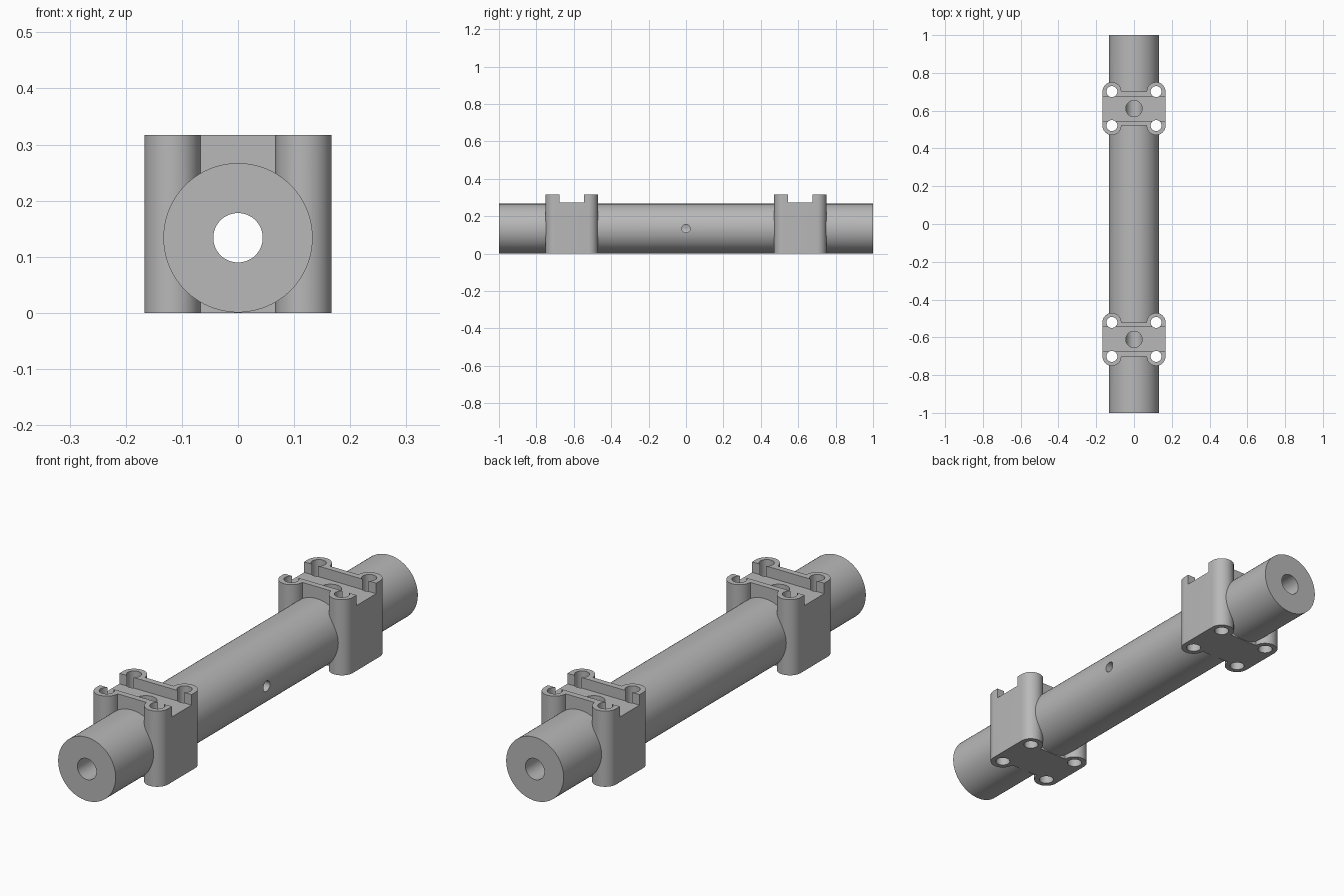
import bpy, bmesh, math
from mathutils import Vector

if "Cube" in bpy.data.objects:
    bpy.data.objects.remove(bpy.data.objects["Cube"])

AXIS_Z = 0.134          # height of the tube axis
BRACKET_Y = 0.611       # bracket distance from the middle
LUG_X, LUG_Y, LUG_R = 0.117, 0.09, 0.05


def rod(name, r, start, end, sides=64):
    """Closed cylinder between two points."""
    a, b = Vector(start), Vector(end)
    bpy.ops.mesh.primitive_cylinder_add(vertices=sides, radius=r, depth=(b - a).length,
                                        location=(a + b) / 2)
    ob = bpy.context.object
    ob.name = name
    ob.rotation_euler = (b - a).to_track_quat('Z', 'Y').to_euler()
    return ob


def box(name, size, loc):
    bpy.ops.mesh.primitive_cube_add(size=1, location=loc)
    ob = bpy.context.object
    ob.name = name
    ob.scale = size
    return ob


def bracket(name, cy):
    """Vertical block with four rounded lugs at its corners."""
    pts = []
    for sx, sy in ((1, 1), (-1, 1), (-1, -1), (1, -1)):
        a0 = 0 if sy > 0 else math.pi
        for i in range(33):
            a = a0 + math.pi * i / 32
            pts.append((sx * LUG_X + LUG_R * math.cos(a),
                        cy + sy * LUG_Y + LUG_R * math.sin(a), 0))
    bm = bmesh.new()
    face = bm.faces.new([bm.verts.new(p) for p in pts])
    top = bmesh.ops.extrude_face_region(bm, geom=[face])
    bmesh.ops.translate(bm, vec=(0, 0, 0.317),
                        verts=[g for g in top['geom'] if isinstance(g, bmesh.types.BMVert)])
    bmesh.ops.recalc_face_normals(bm, faces=bm.faces)
    me = bpy.data.meshes.new(name)
    bm.to_mesh(me)
    bm.free()
    ob = bpy.data.objects.new(name, me)
    bpy.context.collection.objects.link(ob)
    return ob


def combine(target, tool, operation):
    """Apply a boolean and remove the tool."""
    tool.hide_render = True
    mod = target.modifiers.new('cut', 'BOOLEAN')
    mod.operation, mod.solver, mod.object = operation, 'EXACT', tool
    bpy.ops.object.select_all(action='DESELECT')
    bpy.context.view_layer.objects.active = target
    target.select_set(True)
    bpy.ops.object.modifier_apply(modifier=mod.name)
    bpy.data.objects.remove(tool, do_unlink=True)


# main tube, joined with the two brackets
body = rod('tube_with_brackets', 0.133, (0, -1, AXIS_Z), (0, 1, AXIS_Z), 96)
for s in (-1, 1):
    combine(body, bracket('bracket', s * BRACKET_Y), 'UNION')

# long bore and the small side port on the right
combine(body, rod('bore', 0.044, (0, -1.1, AXIS_Z), (0, 1.1, AXIS_Z)), 'DIFFERENCE')
combine(body, rod('side_port', 0.022, (0, 0, AXIS_Z), (0.3, 0, AXIS_Z), 32), 'DIFFERENCE')

for s in (-1, 1):
    cy = s * BRACKET_Y
    # cross slot and round port in the bracket top
    combine(body, box('slot', (0.5, 0.13, 0.2), (0, cy, 0.373)), 'DIFFERENCE')
    combine(body, rod('top_port', 0.043, (0, cy, AXIS_Z), (0, cy, 0.4), 48), 'DIFFERENCE')
    # four bolt holes
    for sx in (-1, 1):
        for sy in (-1, 1):
            x, y = sx * LUG_X, cy + sy * LUG_Y
            combine(body, rod('bolt_hole', 0.029, (x, y, -0.1), (x, y, 0.45), 32), 'DIFFERENCE')

# one grey metal
grey = bpy.data.materials.new('grey_metal')
grey.diffuse_color = (0.48, 0.48, 0.48, 1)
grey.use_nodes = True
grey.node_tree.nodes["Principled BSDF"].inputs["Base Color"].default_value = grey.diffuse_color
body.data.materials.clear()
body.data.materials.append(grey)
for p in body.data.polygons:
    p.material_index = 0
bpy.ops.object.select_all(action='DESELECT')
body.select_set(True)
bpy.context.view_layer.objects.active = body
bpy.ops.object.shade_smooth_by_angle(angle=math.radians(30))
